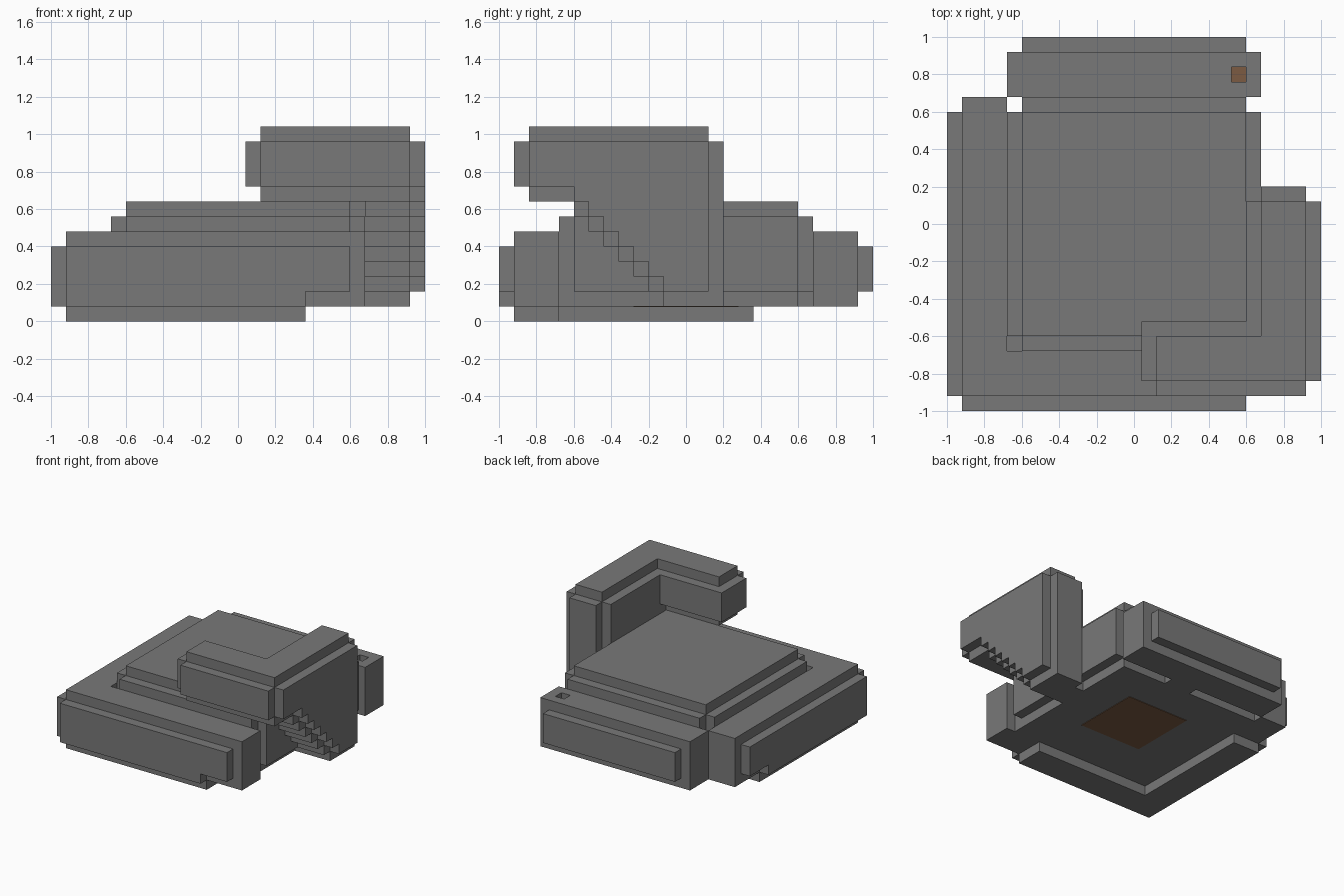
import bpy, bmesh

if "Cube" in bpy.data.objects:
    bpy.data.objects.remove(bpy.data.objects["Cube"])

U = 0.08  # one block unit


def material(name, rgb):
    m = bpy.data.materials.new(name)
    m.use_nodes = True
    m.diffuse_color = (*rgb, 1)
    bsdf = m.node_tree.nodes["Principled BSDF"]
    bsdf.inputs["Base Color"].default_value = (*rgb, 1)
    bsdf.inputs["Roughness"].default_value = 0.9
    return m


STONE = material("stone grey", (0.19, 0.19, 0.19))
EARTH = material("earth brown", (0.2, 0.105, 0.055))


def part(name, boxes, mat=STONE):
    """Boxes are (x0, x1, y0, y1, z0, z1), in block units from the low corner."""
    bm = bmesh.new()
    for x0, x1, y0, y1, z0, z1 in boxes:
        cube = bmesh.ops.create_cube(bm, size=1)
        for v in cube["verts"]:
            v.co.x = (x1 if v.co.x > 0 else x0) * U - 1
            v.co.y = (y1 if v.co.y > 0 else y0) * U - 1
            v.co.z = (z1 if v.co.z > 0 else z0) * U
    me = bpy.data.meshes.new(name)
    bm.to_mesh(me)
    bm.free()
    me.materials.append(mat)
    ob = bpy.data.objects.new(name, me)
    bpy.context.collection.objects.link(ob)
    return ob


def swapped(boxes):
    """Mirror boxes across the diagonal x = y."""
    return [(c, d, a, b, e, f) for a, b, c, d, e, f in boxes]


# Raised centre with a stepped rim
part("centre_plateau", [
    (5, 20, 5, 20, 1, 8),
    (4, 21, 5, 20, 2, 7),
    (5, 20, 4, 21, 2, 7),
    (4, 20, 4, 20, 1, 2),
])

# Links from the centre to the back and side blocks
part("under_links", [(12, 15, 20, 21, 1, 2), (20, 21, 11, 14, 1, 2)])

# Front and side kerbs share one shape, mirrored on the diagonal
kerb = [
    (1, 21, 1, 4, 1, 6),
    (1, 17, 1, 4, 0, 1),
    (1, 20, 0, 1, 2, 5),
    (1, 17, 0, 1, 1, 2),
]
part("front_kerb", kerb)
part("side_kerb", swapped(kerb))

# Back kerb with a small pit in its top
part("back_kerb", [
    (4, 21, 21, 24, 1, 5),
    (4, 19, 21, 24, 5, 6),
    (20, 21, 21, 24, 5, 6),
    (19, 20, 21, 22, 5, 6),
    (19, 20, 23, 24, 5, 6),
    (5, 20, 24, 25, 2, 5),
])
part("pit_floor", [(19, 20, 22, 23, 5, 5.05)], EARTH)

# Tall wall: the core and both skins rise forward in stairs
core = [(21, 24, 12 - k, 15, k, k + 1) for k in range(1, 8)]
core += [(21, 24, 2, 15, 8, 9), (21, 24, 1, 15, 9, 12), (21, 24, 2, 14, 12, 13)]
part("tall_wall_core", core)
for name, x in (("tall_wall_outer_skin", 24), ("tall_wall_inner_skin", 20)):
    skin = [(x, x + 1, 13 - k, 14, k, k + 1) for k in range(2, 9)]
    part(name, skin + [(x, x + 1, 2, 14, 9, 12)])

# Overhanging arm along the front
part("overhang_arm", [
    (14, 21, 2, 5, 8, 9),
    (14, 21, 1, 5, 9, 12),
    (13, 21, 2, 6, 9, 12),
    (14, 21, 2, 5, 12, 13),
])

# Earth patch under the centre
part("earth_patch", [(9, 16, 9, 16, 0.95, 1.0)], EARTH)
